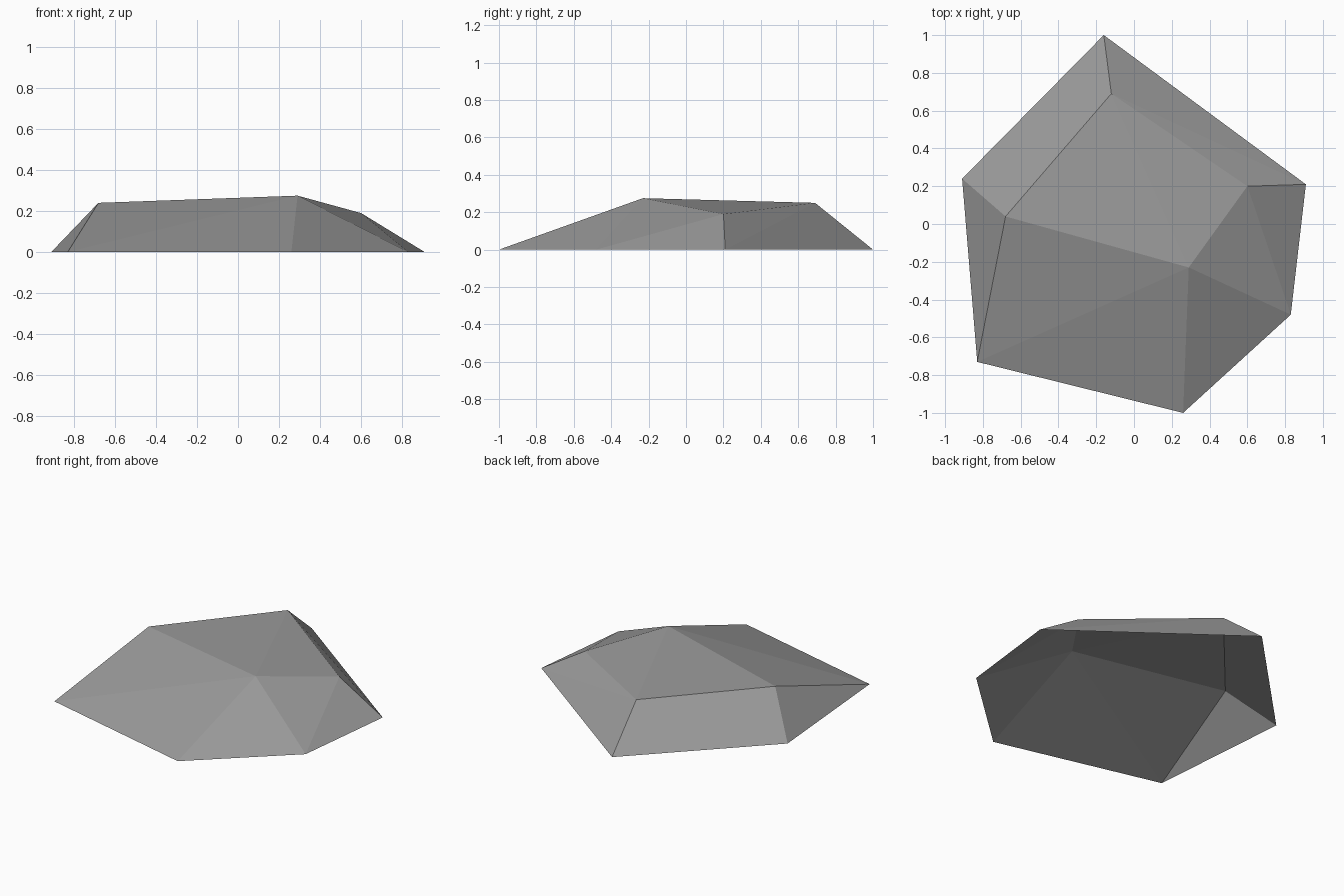
import bpy
import bmesh

cube = bpy.data.objects.get("Cube")
if cube:
    bpy.data.objects.remove(cube, do_unlink=True)

# Grey stone material
stone = bpy.data.materials.new("stone grey")
stone.use_nodes = True
colour = (0.33, 0.33, 0.33, 1.0)
stone.diffuse_color = colour
stone.node_tree.nodes["Principled BSDF"].inputs["Base Color"].default_value = colour

# Ground outline and crown corners of the rock
outline = [(-0.16, 1.0), (-0.91, 0.24), (-0.83, -0.73),
           (0.26, -1.0), (0.83, -0.48), (0.91, 0.21)]
crown = [(-0.12, 0.69, 0.25), (-0.68, 0.04, 0.24),
         (0.29, -0.23, 0.275), (0.6, 0.2, 0.19)]

# Faceted shell wrapped around the corners
bm = bmesh.new()
for x, y in outline:
    bm.verts.new((x, y, 0))
for corner in crown:
    bm.verts.new(corner)
bmesh.ops.convex_hull(bm, input=bm.verts[:])
bmesh.ops.recalc_face_normals(bm, faces=bm.faces[:])

# Open underside
underside = [f for f in bm.faces if all(v.co.z < 0.001 for v in f.verts)]
bmesh.ops.delete(bm, geom=underside, context='FACES')

mesh = bpy.data.meshes.new("flat_rock")
bm.to_mesh(mesh)
bm.free()
mesh.materials.append(stone)
rock = bpy.data.objects.new("flat_rock", mesh)
bpy.context.collection.objects.link(rock)
